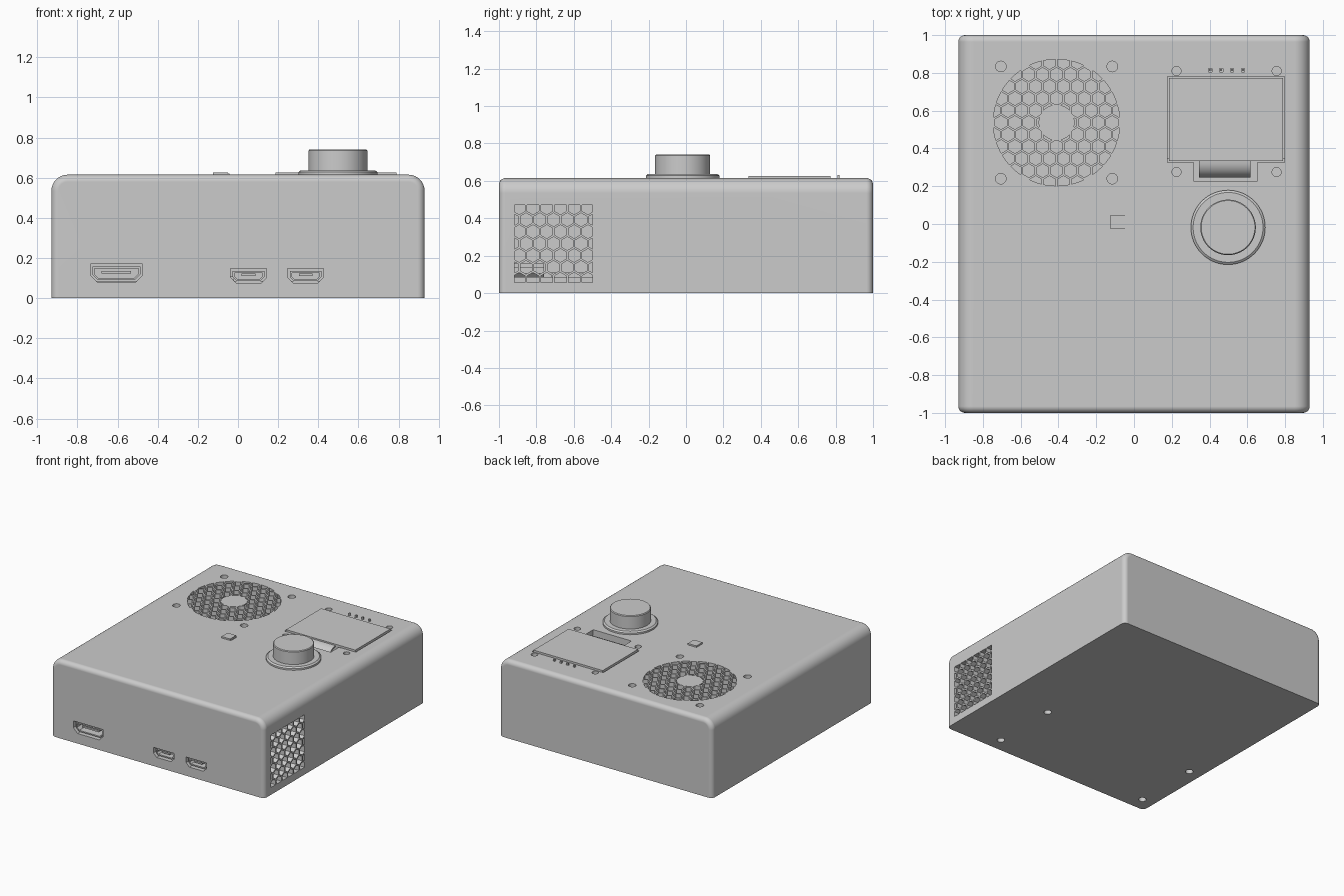
import bpy, bmesh
from math import sin, cos, pi, radians, sqrt

cube = bpy.data.objects.get("Cube")
if cube:
    bpy.data.objects.remove(cube, do_unlink=True)

grey = bpy.data.materials.new("plain_grey")
grey.use_nodes = True
grey.diffuse_color = (0.6, 0.6, 0.6, 1)
grey.node_tree.nodes["Principled BSDF"].inputs["Base Color"].default_value = (0.6, 0.6, 0.6, 1)

MAP = {"x": lambda u, v, w: (w, u, v),
       "y": lambda u, v, w: (u, w, v),
       "z": lambda u, v, w: (u, v, w)}


def finish(name, bm):
    bmesh.ops.recalc_face_normals(bm, faces=bm.faces[:])
    mesh = bpy.data.meshes.new(name)
    bm.to_mesh(mesh)
    bm.free()
    mesh.materials.append(grey)
    ob = bpy.data.objects.new(name, mesh)
    bpy.context.scene.collection.objects.link(ob)
    return ob


def prisms(name, outlines, axis, a, b):
    """Extrude 2D outlines along an axis from a to b."""
    bm = bmesh.new()
    for pts in outlines:
        low = [bm.verts.new(MAP[axis](u, v, a)) for u, v in pts]
        top = [bm.verts.new(MAP[axis](u, v, b)) for u, v in pts]
        bm.faces.new(low)
        bm.faces.new(top)
        n = len(pts)
        for i in range(n):
            j = (i + 1) % n
            bm.faces.new((low[i], low[j], top[j], top[i]))
    return finish(name, bm)


def rect(x0, x1, y0, y1):
    return [(x0, y0), (x1, y0), (x1, y1), (x0, y1)]


def circle(cx, cy, r, n=32, turn=0.0):
    return [(cx + r * cos(turn + 2 * pi * i / n), cy + r * sin(turn + 2 * pi * i / n)) for i in range(n)]


def box(name, x0, x1, y0, y1, z0, z1):
    return prisms(name, [rect(x0, x1, y0, y1)], "z", z0, z1)


def boolean(ob, tool, op="DIFFERENCE"):
    m = ob.modifiers.new("cut", "BOOLEAN")
    m.operation, m.solver, m.object = op, "EXACT", tool
    bpy.context.view_layer.objects.active = ob
    bpy.ops.object.modifier_apply(modifier=m.name)
    bpy.data.objects.remove(tool, do_unlink=True)


def smooth(ob):
    bpy.ops.object.select_all(action="DESELECT")
    ob.select_set(True)
    bpy.context.view_layer.objects.active = ob
    bpy.ops.object.shade_smooth_by_angle(angle=radians(32))
    m = ob.modifiers.new("weighted", "WEIGHTED_NORMAL")
    m.keep_sharp = True


def honeycomb(name, cu, cv, half, axis, a, b, pitch=0.0735, r=0.036):
    """Pointed-top hexagon cutters centred on (cu, cv)."""
    cells, row_h, n = [], pitch * sqrt(3) / 2, int(half / pitch) + 2
    for j in range(-n, n + 1):
        for i in range(-n, n + 1):
            u, v = (i + 0.5 * (j % 2)) * pitch, j * row_h
            if abs(u) < half + r and abs(v) < half + r:
                cells.append(circle(cu + u, cv + v, r, 6, pi / 6))
    return prisms(name, cells, axis, a, b)


def port_outline(x0, x1, z0, z1, grow=0.0):
    """Connector outline with chamfered lower corners."""
    x0, x1, z0, z1 = x0 - grow, x1 + grow, z0 - grow, z1 + grow
    c = (z1 - z0) * 0.4
    return [(x0 + c, z0), (x1 - c, z0), (x1, z0 + c), (x1, z1), (x0, z1), (x0, z0 + c)]


# Case: rounded profile run front to back, with softened ends
W, H, R, STEPS = 0.93, 0.615, 0.08, 8
arc = [(W - R + R * cos(pi / 2 * i / STEPS), H - R + R * sin(pi / 2 * i / STEPS)) for i in range(STEPS + 1)]
profile = [(-W, 0), (W, 0)] + arc + [(-x, z) for x, z in reversed(arc)]
case = prisms("case", [profile], "y", -1, 1)
bm = bmesh.new()
bm.from_mesh(case.data)
ends = [e for e in bm.edges
        if abs(e.verts[0].co.y - e.verts[1].co.y) < 0.001 and max(v.co.z for v in e.verts) > 0.01]
bmesh.ops.bevel(bm, geom=ends, offset=0.035, segments=5, profile=0.5, affect="EDGES")
bm.to_mesh(case.data)
bm.free()
boolean(case, box("cavity", -0.89, 0.89, -0.96, 0.96, 0.03, 0.565))

# Round fan grille in the top
FX, FY = -0.41, 0.537
fan = honeycomb("fan_cutter", FX, FY, 0.335, "z", 0.5, 0.7)
boolean(fan, prisms("fan_rim", [circle(FX, FY, 0.335, 64)], "z", 0.52, 0.68), "INTERSECT")
boolean(fan, prisms("fan_hub", [circle(FX, FY, 0.095, 48)], "z", 0.4, 0.8))
boolean(case, fan)

# Square side vent
vent = honeycomb("vent_cutter", -0.708, 0.265, 0.208, "x", 0.8, 1.0)
boolean(vent, prisms("vent_rim", [rect(-0.916, -0.5, 0.058, 0.472)], "x", 0.82, 0.98), "INTERSECT")
boolean(case, vent)

# Screw holes, screen window and ribbon slot in the top
SX, SY, DX, DY = (0.225, 0.755), (0.275, 0.81), 0.295, 0.297
holes = [circle(x, y, 0.024, 24) for x in SX for y in SY]
holes += [circle(FX + i * DX, FY + j * DY, 0.028, 24) for i in (-1, 1) for j in (-1, 1)]
boolean(case, prisms("top_holes", holes, "z", 0.5, 0.7))
window = [(0.178, 0.78), (0.178, 0.326), (0.318, 0.326), (0.318, 0.225),
          (0.652, 0.225), (0.652, 0.326), (0.798, 0.326), (0.798, 0.78)]
boolean(case, prisms("window", [window], "z", 0.5, 0.7))
pins_x = [0.403 + 0.058 * i for i in range(4)]
boolean(case, prisms("pin_holes", [rect(x - 0.009, x + 0.009, 0.806, 0.824) for x in pins_x], "z", 0.5, 0.7))

# Screw holes in the underside
feet = [(x, y) for x in (-0.825, 0.515) for y in (-0.888, -0.36)]
boolean(case, prisms("base_holes", [circle(x, y, 0.028, 24) for x, y in feet], "z", -0.1, 0.1))

# Front sockets: opening, hollow shell and tongue
ports = {"video_socket": (-0.725, -0.487, 0.09, 0.158),
         "power_socket": (0.258, 0.415, 0.086, 0.136),
         "data_socket": (-0.027, 0.132, 0.086, 0.136)}
boolean(case, prisms("port_cutters", [port_outline(*p, 0.011) for p in ports.values()], "y", -1.1, -0.9))
smooth(case)
for name, p in ports.items():
    shell = prisms(name, [port_outline(*p)], "y", -0.985, -0.76)
    boolean(shell, prisms("hollow", [port_outline(*p, -0.01)], "y", -1.1, -0.8))
    x0, x1, z0, z1 = p
    zc = (z0 + z1) / 2 + 0.006
    box(name + "_tongue", x0 + 0.045, x1 - 0.045, -0.975, -0.79, zc - 0.006, zc + 0.006)

# Internal circuit board on posts
board = box("circuit_board", -0.885, 0.59, -0.955, -0.28, 0.055, 0.086)
posts = []
for x, y in feet:
    posts.append(circle(x, y, 0.05, 24))
post_ob = prisms("board_posts", posts, "z", 0.028, 0.056)
boolean(post_ob, prisms("post_bores", [circle(x, y, 0.028, 24) for x, y in feet], "z", -0.1, 0.1))
box("processor", -0.3, -0.02, -0.72, -0.46, 0.085, 0.11)

# Screen with its carrier board, pins and ribbon
screen = box("screen", 0.186, 0.79, 0.334, 0.772, 0.57, 0.626)
box("screen_board", 0.178, 0.8, 0.345, 0.85, 0.54, 0.562)
prisms("screen_pins", [rect(x - 0.006, x + 0.006, 0.809, 0.821) for x in pins_x], "z", 0.53, 0.632)
turns = [pi / 2 * i / 8 for i in range(9)]
ribbon = [(0.335 - 0.09 * sin(t), 0.53 + 0.085 * cos(t)) for t in turns]
ribbon += [(0.335 - 0.08 * sin(t), 0.53 + 0.075 * cos(t)) for t in reversed(turns)]
smooth(prisms("screen_ribbon", [ribbon], "x", 0.345, 0.617))

# Rotary knob with stepped collar
KX, KY = 0.498, -0.018


def turned(name, rings, n=64):
    bm = bmesh.new()
    loops = [[bm.verts.new((x, y, z)) for x, y in circle(KX, KY, r, n)] for r, z in rings]
    for a, b in zip(loops, loops[1:]):
        for i in range(n):
            j = (i + 1) % n
            bm.faces.new((a[i], a[j], b[j], b[i]))
    bm.faces.new(loops[0])
    bm.faces.new(loops[-1])
    smooth(finish(name, bm))


turned("knob_collar", [(0.197, 0.6), (0.197, 0.628), (0.185, 0.637)])
turned("knob", [(0.147, 0.63), (0.147, 0.735), (0.142, 0.741)])

# Small push button
box("push_button", -0.125, -0.05, -0.027, 0.048, 0.58, 0.627)
box("button_edge", -0.05, -0.043, -0.022, 0.043, 0.58, 0.621)
